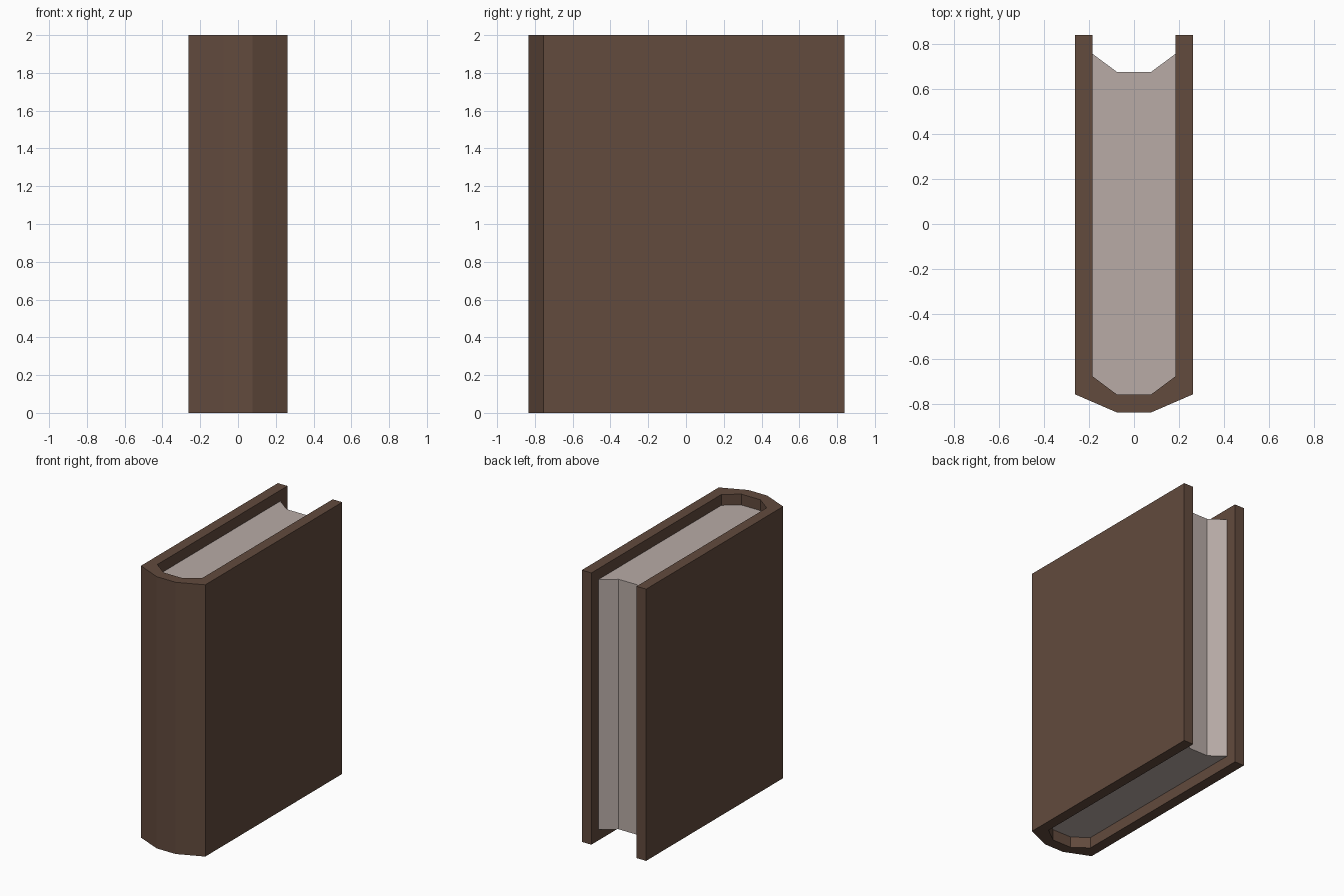
import bpy, bmesh

if "Cube" in bpy.data.objects:
    bpy.data.objects.remove(bpy.data.objects["Cube"])


def material(name, rgb):
    m = bpy.data.materials.new(name)
    m.diffuse_color = (*rgb, 1)
    m.use_nodes = True
    m.node_tree.nodes["Principled BSDF"].inputs["Base Color"].default_value = m.diffuse_color
    return m


def mirrored(half):
    # half profile on +x, continued on -x in reverse order
    return half + [(-x, y) for x, y in reversed(half)]


def build(name, rings, z0, z1, mat):
    # extrude flat convex pieces (lists of xy points) from z0 to z1
    bm = bmesh.new()
    faces = [bm.faces.new([bm.verts.new((x, y, z0)) for x, y in r]) for r in rings]
    bmesh.ops.remove_doubles(bm, verts=bm.verts[:], dist=1e-4)
    ext = bmesh.ops.extrude_face_region(bm, geom=bm.faces[:], use_keep_orig=True)
    top = [g for g in ext["geom"] if isinstance(g, bmesh.types.BMVert)]
    bmesh.ops.translate(bm, verts=top, vec=(0, 0, z1 - z0))
    bmesh.ops.recalc_face_normals(bm, faces=bm.faces[:])
    me = bpy.data.meshes.new(name)
    bm.to_mesh(me)
    bm.free()
    me.materials.append(mat)
    ob = bpy.data.objects.new(name, me)
    bpy.context.collection.objects.link(ob)
    return ob


brown = material("brown leather", (0.122, 0.069, 0.047))
paper = material("grey paper", (0.479, 0.407, 0.381))

# Cover: two boards joined by a faceted spine, one strip of quads
outer = mirrored([(0.262, 0.838), (0.262, -0.755), (0.077, -0.835)])
inner = mirrored([(0.184, 0.838), (0.184, -0.675), (0.077, -0.755)])
strips = [[outer[i], outer[i + 1], inner[i + 1], inner[i]] for i in range(5)]
build("cover", strips, 0, 2, brown)

# Pages: rounded at the spine, hollow at the fore edge
prof = [(0.184, 0.755), (0.184, -0.675), (0.077, -0.755), (0.077, 0.675)]
side = [prof, [(-x, y) for x, y in reversed(prof)]]
middle = [(0.077, 0.675), (0.077, -0.755), (-0.077, -0.755), (-0.077, 0.675)]
build("pages", side + [middle], 0.08, 1.92, paper)
